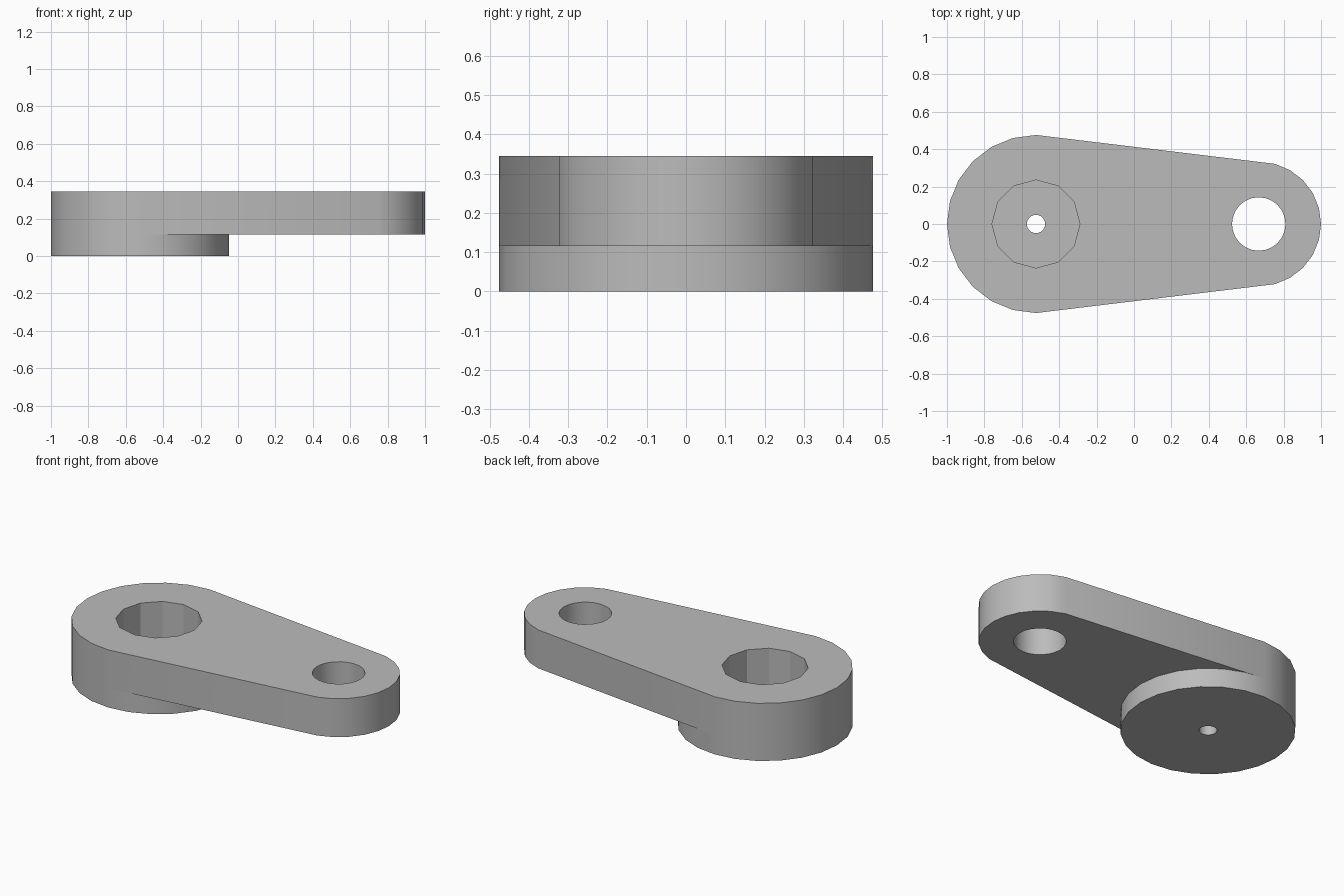
import bpy
import bmesh
from math import sin, cos, radians

cube = bpy.data.objects.get("Cube")
if cube:
    bpy.data.objects.remove(cube, do_unlink=True)

HUB_X, HUB_R = -0.524, 0.476      # large round end
TIP_X, TIP_R = 0.667, 0.333       # small round end
STEP, TOP = 0.115, 0.345          # underside of the arm, top face


def arc(cx, r, start, end, step):
    """Points on a circle, angles in degrees, end included."""
    return [(cx + r * cos(radians(a)), r * sin(radians(a)))
            for a in range(start, end + 1, step)]


def circle(cx, r, sides):
    step = 360 // sides
    return arc(cx, r, 0, 360 - step, step)


def wall(bm, loop, z0, z1):
    low = [bm.verts.new((x, y, z0)) for x, y in loop]
    high = [bm.verts.new((x, y, z1)) for x, y in loop]
    for i in range(len(loop)):
        j = (i + 1) % len(loop)
        bm.faces.new((low[i], low[j], high[j], high[i]))


def cap(bm, loops, z):
    """Flat face with an outer loop and hole loops."""
    edges = []
    for loop in loops:
        vs = [bm.verts.new((x, y, z)) for x, y in loop]
        edges += [bm.edges.new((vs[i - 1], vs[i])) for i in range(len(vs))]
    bmesh.ops.triangle_fill(bm, use_beauty=True, edges=edges)


# Profiles
hub_back = arc(HUB_X, HUB_R, 90, 270, 15)
hub_inner = arc(HUB_X, HUB_R, -90, 90, 15)
tip = arc(TIP_X, TIP_R, -75, 75, 15)
outline = tip + hub_back
underside = tip + hub_inner[::-1]
hub = hub_back + hub_inner[1:-1]
pocket = circle(HUB_X, 0.235, 12)
shaft_hole = circle(HUB_X, 0.049, 18)
pin_hole = circle(TIP_X, 0.143, 24)

# Crank arm with stepped hub, pocket and two holes
bm = bmesh.new()
cap(bm, [outline, pocket, pin_hole], TOP)
cap(bm, [underside, pin_hole], STEP)
cap(bm, [pocket, shaft_hole], STEP)
cap(bm, [hub, shaft_hole], 0)
wall(bm, outline, STEP, TOP)
wall(bm, hub, 0, STEP)
wall(bm, pocket, STEP, TOP)
wall(bm, pin_hole, STEP, TOP)
wall(bm, shaft_hole, 0, STEP)
bmesh.ops.remove_doubles(bm, verts=bm.verts, dist=0.0005)
bmesh.ops.recalc_face_normals(bm, faces=bm.faces)
mesh = bpy.data.meshes.new("crank_arm")
bm.to_mesh(mesh)
bm.free()
crank = bpy.data.objects.new("crank_arm", mesh)
bpy.context.collection.objects.link(crank)

# Plain grey material
grey = bpy.data.materials.new("plain_grey")
grey.use_nodes = True
colour = (0.5, 0.5, 0.5, 1)
grey.diffuse_color = colour
grey.node_tree.nodes["Principled BSDF"].inputs["Base Color"].default_value = colour
mesh.materials.append(grey)

# Smooth round ends, crisp pocket and rims
bpy.ops.object.select_all(action='DESELECT')
crank.select_set(True)
bpy.context.view_layer.objects.active = crank
bpy.ops.object.shade_smooth_by_angle(angle=radians(25))
